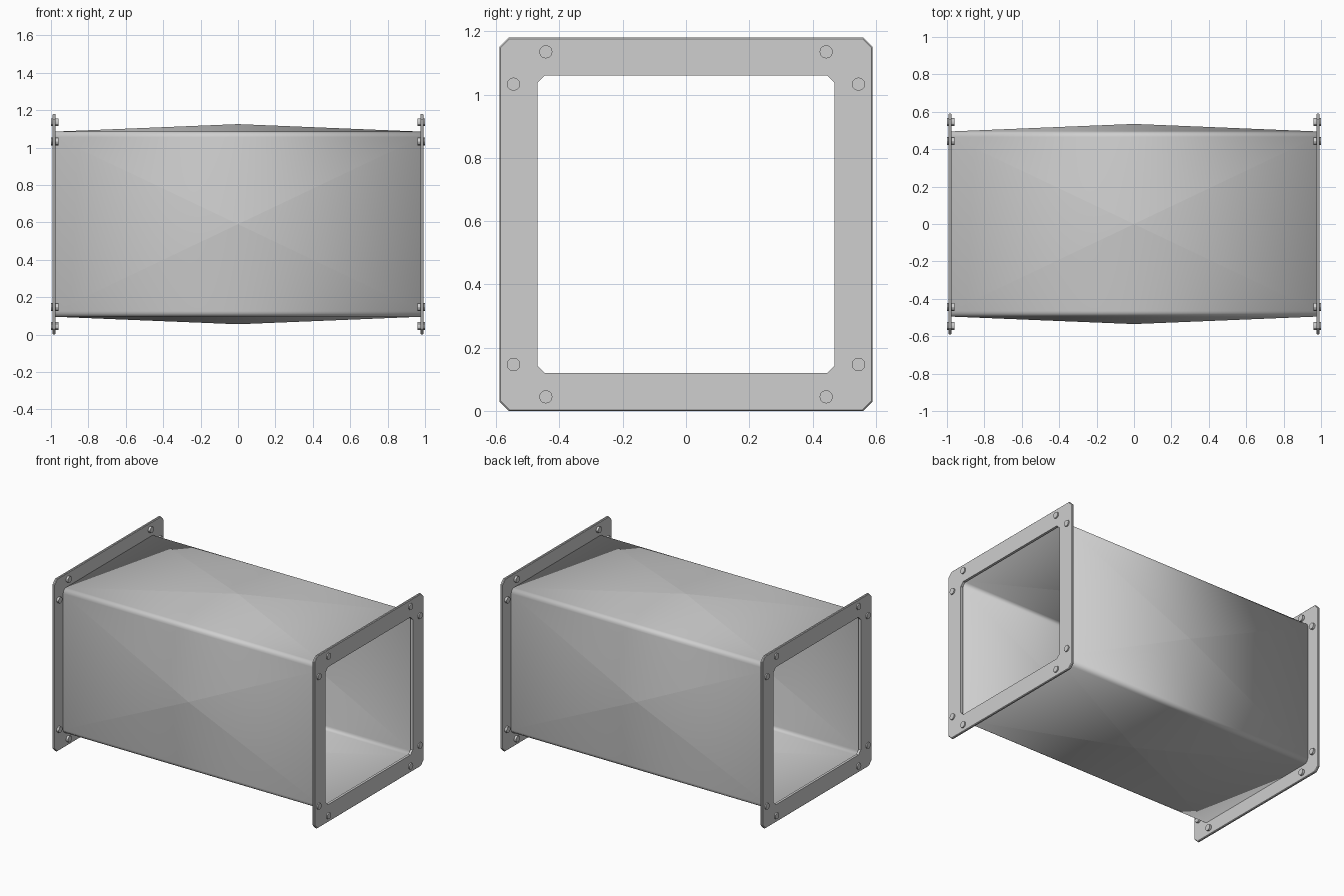
import bpy, bmesh
from math import pi, cos, sin
from mathutils import Matrix

cube = bpy.data.objects.get("Cube")
if cube:
    bpy.data.objects.remove(cube, do_unlink=True)

CENTRE_Z = 0.59
BODY_END, BODY_HALF, APEX = 0.978, 0.495, 0.535
FLANGE_IN, FLANGE_OUT = 0.975, 0.992

steel = bpy.data.materials.new("galvanised grey")
steel.use_nodes = True
grey = (0.62, 0.62, 0.62, 1)
steel.diffuse_color = grey
steel.node_tree.nodes["Principled BSDF"].inputs["Base Color"].default_value = grey


def finish(bm, name):
    mesh = bpy.data.meshes.new(name)
    bm.to_mesh(mesh)
    bm.free()
    mesh.materials.append(steel)
    obj = bpy.data.objects.new(name, mesh)
    obj.location.z = CENTRE_Z
    bpy.context.collection.objects.link(obj)
    return obj


def rounded_square(half, radius, segments):
    """Counter-clockwise (y, z) points of a square with rounded corners."""
    points = []
    for k, (sy, sz) in enumerate([(1, 1), (-1, 1), (-1, -1), (1, -1)]):
        for i in range(segments + 1):
            a = pi / 2 * (k + i / segments)
            points.append((sy * (half - radius) + radius * cos(a),
                           sz * (half - radius) + radius * sin(a)))
    return points


# Sheet duct: rounded corner strips and four cross-broken panels
def build_duct():
    bm = bmesh.new()
    segments = 4
    outline = rounded_square(BODY_HALF, 0.03, segments)
    left, right = [[bm.verts.new((x, y, z)) for y, z in outline]
                   for x in (-BODY_END, BODY_END)]
    n = len(outline)
    for i in range(n):
        j = (i + 1) % n
        loop = [left[i], left[j], right[j], right[i]]
        if i % (segments + 1) < segments:
            bm.faces.new(loop)
            continue
        # Long flat side: raise a shallow pyramid
        y = (outline[i][0] + outline[j][0]) / 2
        z = (outline[i][1] + outline[j][1]) / 2
        grow = APEX / BODY_HALF
        apex = bm.verts.new((0, y * grow, z * grow))
        for a, b in zip(loop, loop[1:] + loop[:1]):
            bm.faces.new((a, b, apex))
        for edge in apex.link_edges:
            edge.smooth = False
    for face in bm.faces:
        face.smooth = True
    duct = finish(bm, "duct_body")
    wall = duct.modifiers.new("sheet thickness", 'SOLIDIFY')
    wall.thickness = 0.008
    wall.offset = -1


# Square end frame with clipped corners
def build_flange(side, name):
    bm = bmesh.new()
    rings = [[bm.verts.new((side * x, y, z)) for y, z in rounded_square(h, c, 1)]
             for x, h, c in ((FLANGE_IN, 0.59, 0.03), (FLANGE_OUT, 0.59, 0.03),
                             (FLANGE_OUT, 0.47, 0.024), (FLANGE_IN, 0.47, 0.024))]
    for a, b in zip(rings, rings[1:] + rings[:1]):
        for i in range(8):
            j = (i + 1) % 8
            bm.faces.new((a[i], a[j], b[j], b[i]))
    bmesh.ops.recalc_face_normals(bm, faces=bm.faces)
    rim = [e for ring in rings[:2] for e in bm.edges
           if all(v in ring for v in e.verts)]
    bmesh.ops.bevel(bm, geom=rim, offset=0.004, segments=1, affect='EDGES')
    finish(bm, name)


# Two bolts beside each corner of a flange
def build_bolts(side, name):
    bm = bmesh.new()
    inner, outer = 0.96, 1.0
    for sy in (-1, 1):
        for sz in (-1, 1):
            for y, z in ((0.545, 0.443), (0.443, 0.545)):
                place = (Matrix.Translation((side * (inner + outer) / 2, sy * y, sz * z))
                         @ Matrix.Rotation(pi / 2, 4, 'Y'))
                bmesh.ops.create_cone(bm, cap_ends=True, segments=12, radius1=0.021,
                                      radius2=0.021, depth=outer - inner, matrix=place)
    bolts = finish(bm, name)
    bpy.ops.object.select_all(action='DESELECT')
    bolts.select_set(True)
    bpy.context.view_layer.objects.active = bolts
    bpy.ops.object.shade_smooth_by_angle()


build_duct()
for side, word in ((1, "left"), (-1, "right")):
    build_flange(side, word + "_flange")
    build_bolts(side, word + "_bolts")
